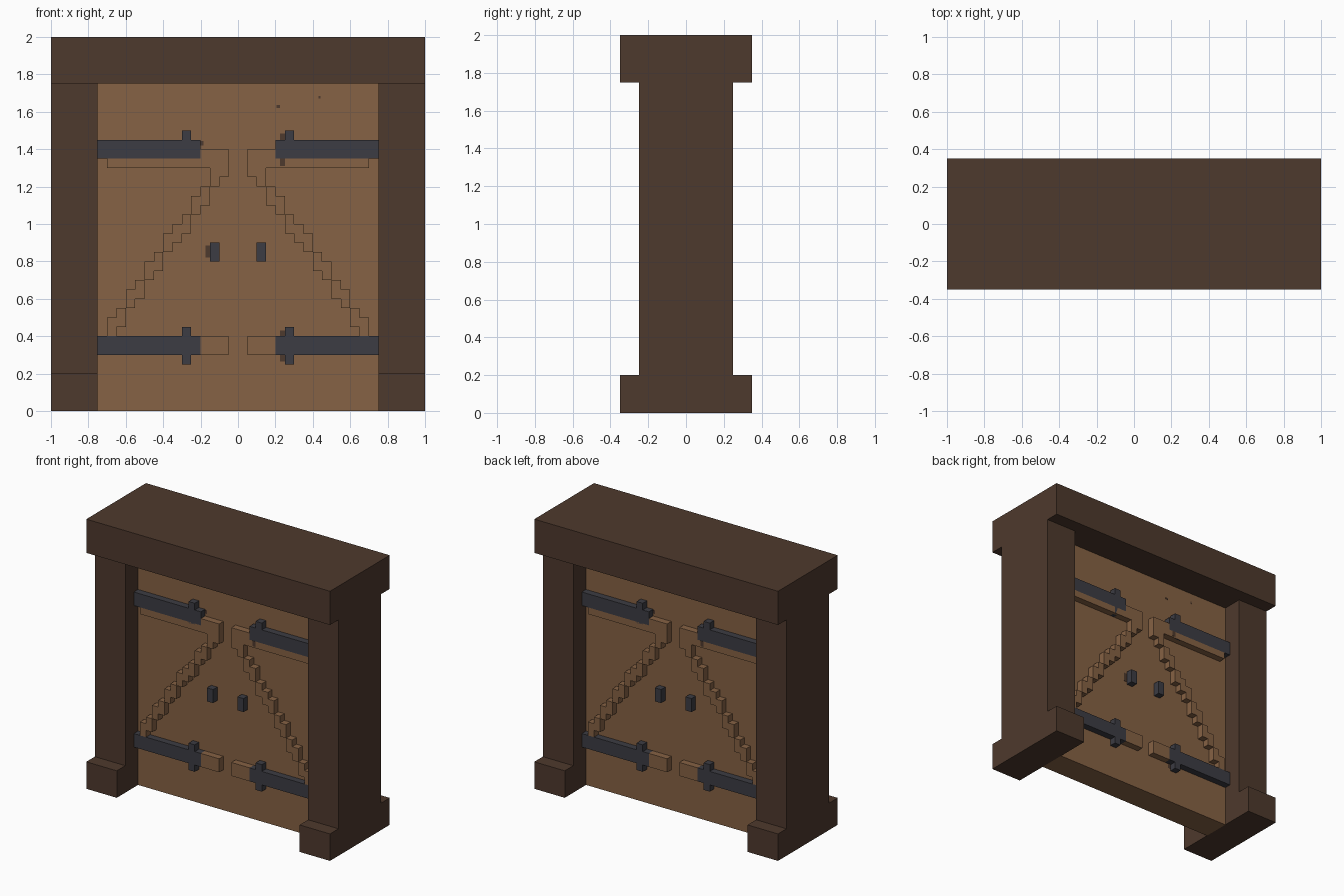
import bpy
import bmesh

if "Cube" in bpy.data.objects:
    bpy.data.objects.remove(bpy.data.objects["Cube"], do_unlink=True)


def material(name, color):
    mat = bpy.data.materials.new(name)
    mat.use_nodes = True
    mat.diffuse_color = (*color, 1)
    mat.node_tree.nodes["Principled BSDF"].inputs["Base Color"].default_value = (*color, 1)
    return mat


dark_wood = material("dark wood", (0.076, 0.041, 0.026))
door_wood = material("door wood", (0.238, 0.122, 0.058))
iron = material("dark iron", (0.045, 0.045, 0.056))

PANEL = 0.1    # half thickness of the door leaf
RAISED = 0.15  # depth of the raised trim


def extrude(name, outline, y0, y1, mat, mirror=(False, False)):
    """Extrude an x-z outline from y0 to y1, optionally mirrored in x and y."""
    points = [p for i, p in enumerate(outline) if p != outline[i - 1]]
    bm = bmesh.new()
    face = bm.faces.new([bm.verts.new((x, y0, z)) for x, z in points])
    result = bmesh.ops.extrude_face_region(bm, geom=[face])
    moved = [v for v in result["geom"] if isinstance(v, bmesh.types.BMVert)]
    bmesh.ops.translate(bm, verts=moved, vec=(0, y1 - y0, 0))
    bmesh.ops.recalc_face_normals(bm, faces=bm.faces)
    mesh = bpy.data.meshes.new(name)
    bm.to_mesh(mesh)
    bm.free()
    mesh.materials.append(mat)
    obj = bpy.data.objects.new(name, mesh)
    bpy.context.collection.objects.link(obj)
    if any(mirror):
        mod = obj.modifiers.new("mirror", 'MIRROR')
        mod.use_axis = (mirror[0], mirror[1], False)
        mod.use_mirror_merge = False
    return obj


def rect(x0, x1, z0, z1):
    return [(x0, z0), (x1, z0), (x1, z1), (x0, z1)]


# Frame: lintel, posts and feet
extrude("lintel", rect(-1, 1, 1.75, 2), -0.35, 0.35, dark_wood)
extrude("posts", rect(-1, -0.75, 0.2, 1.75), -0.25, 0.25, dark_wood, (True, False))
extrude("feet", rect(-1, -0.75, 0, 0.2), -0.35, 0.35, dark_wood, (True, False))

# Door leaf
extrude("door_panel", rect(-0.75, 0.75, 0, 1.75), -PANEL, PANEL, door_wood)

# Stepped diagonal brace joined to the upper rail
STEP = 0.05


def stair(col):
    return round((0.4 + 0.0715 * col) / STEP) * STEP


lower, upper = [], []
for col in range(13):
    x = -0.7 + STEP * col
    lower += [(x, stair(col)), (x + STEP, stair(col))]
for col in reversed(range(11)):
    x = -0.7 + STEP * col
    upper += [(x + STEP, stair(col) + 0.1), (x, stair(col) + 0.1)]
rail = [(-0.05, 1.4), (-0.2, 1.4), (-0.2, 1.35), (-0.7, 1.35), (-0.7, 1.3), (-0.15, 1.3)]
extrude("diagonal_brace", lower + rail + upper, -RAISED, -PANEL, door_wood, (True, True))
extrude("lower_rail", rect(-0.2, -0.05, 0.3, 0.4), -RAISED, -PANEL, door_wood, (True, True))

# Iron hinge straps with a cross bar
for name, z in (("upper_strap", 1.4), ("lower_strap", 0.35)):
    half = [(-0.75, 0.05), (-0.3, 0.05), (-0.3, 0.1), (-0.25, 0.1), (-0.25, 0.05), (-0.2, 0.05)]
    outline = [(x, z + h) for x, h in half] + [(x, z - h) for x, h in reversed(half)]
    extrude(name, outline, -RAISED, -PANEL, iron, (True, True))

# Door pulls
extrude("handles", rect(-0.15, -0.1, 0.8, 0.9), -RAISED, -PANEL, iron, (True, True))

# Thin dark wear marks beside the ironwork, on both faces
marks = [(-0.175, -0.15, 0.82, 0.885, PANEL), (0.225, 0.25, 1.45, 1.485, PANEL),
         (0.225, 0.25, 1.31, 1.35, RAISED), (0.225, 0.25, 0.4, 0.43, PANEL),
         (0.225, 0.25, 0.265, 0.3, PANEL), (-0.2, -0.185, 1.42, 1.445, PANEL),
         (0.205, 0.225, 1.62, 1.635, PANEL), (0.43, 0.44, 1.67, 1.685, PANEL)]
for x0, x1, z0, z1, depth in marks:
    for side in (-1, 1):
        extrude("wear_mark", rect(-side * x0, -side * x1, z0, z1),
                side * depth, side * (depth + 0.002), dark_wood)
